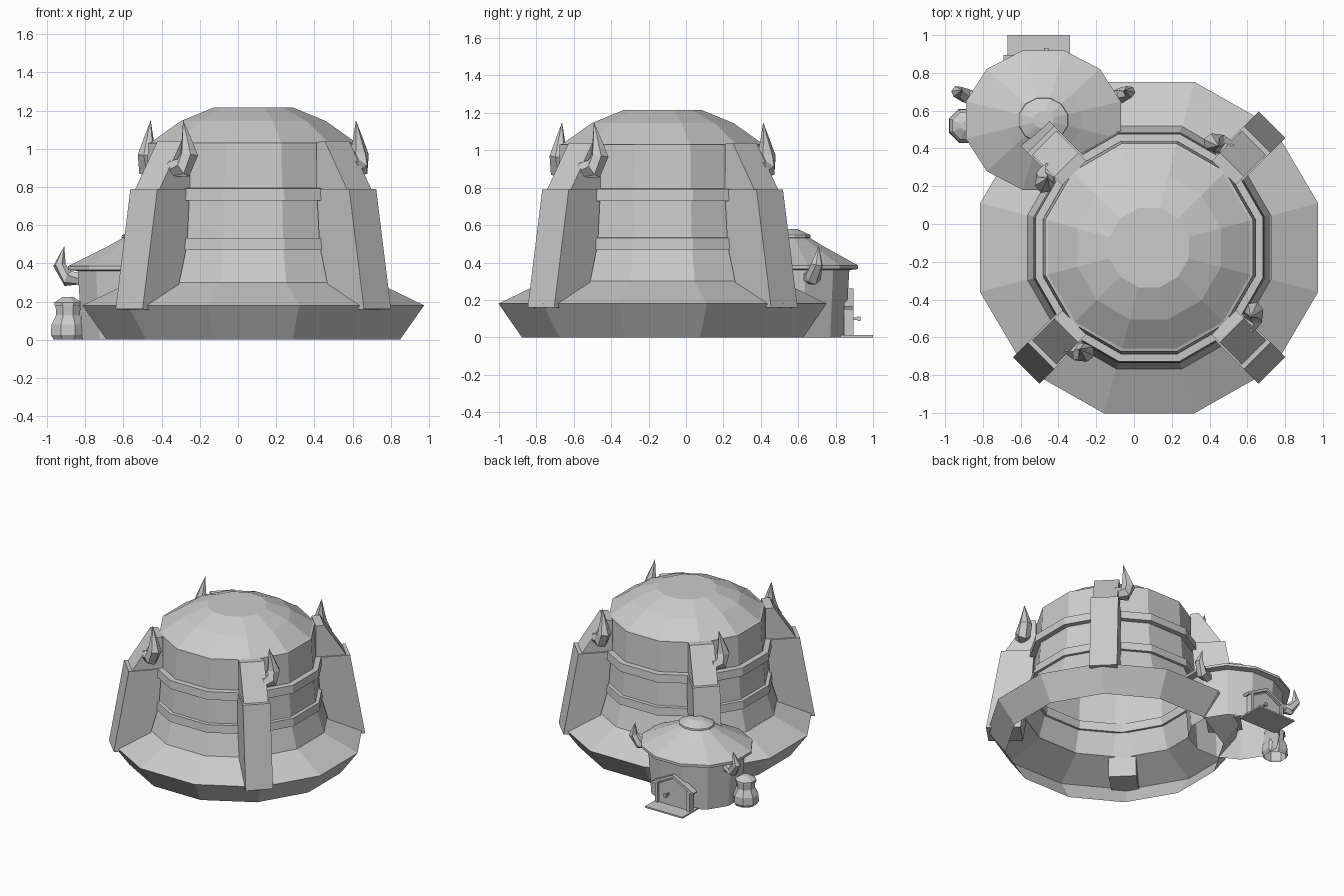
import bpy, bmesh, math
from mathutils import Vector, Matrix

cube = bpy.data.objects.get("Cube")
if cube:
    bpy.data.objects.remove(cube)

stone = bpy.data.materials.new("stone_grey")
stone.use_nodes = True
GREY = (0.6, 0.6, 0.6, 1)
stone.diffuse_color = GREY
stone.node_tree.nodes["Principled BSDF"].inputs["Base Color"].default_value = GREY

HALL = Vector((0.08, -0.125, 0))
HUT = Vector((-0.48, 0.55, 0))


def finish(name, bm, loc=(0, 0, 0), turn=0):
    bmesh.ops.recalc_face_normals(bm, faces=bm.faces)
    mesh = bpy.data.meshes.new(name)
    bm.to_mesh(mesh)
    bm.free()
    mesh.materials.append(stone)
    obj = bpy.data.objects.new(name, mesh)
    obj.location = loc
    obj.rotation_euler.z = turn
    bpy.context.collection.objects.link(obj)
    return obj


def lathe(name, profile, loc, n=12, loop=False, cap=False, stretch=1):
    """Turn (apothem, height) points into a flat-sided shell."""
    bm = bmesh.new()
    rings = []
    for a, z in profile:
        r = a / math.cos(math.pi / n)
        angles = [(k + 0.5) * math.tau / n for k in range(n)]
        rings.append([bm.verts.new((r * math.cos(t), r * math.sin(t) * stretch, z)) for t in angles])
    pairs = list(zip(rings, rings[1:]))
    if loop:
        pairs.append((rings[-1], rings[0]))
    for low, high in pairs:
        for k in range(n):
            j = (k + 1) % n
            bm.faces.new((low[k], low[j], high[j], high[k]))
    if cap:
        bm.faces.new(rings[-1])
    return finish(name, bm, loc)


def prism(name, outline, half, loc, turn=0):
    """Outline in the local x-z plane, given thickness along local y."""
    bm = bmesh.new()
    sides = [[bm.verts.new((x, y, z)) for x, z in outline] for y in (-half, half)]
    for side in sides:
        bm.faces.new(side)
    for k in range(len(outline)):
        j = (k + 1) % len(outline)
        bm.faces.new((sides[0][k], sides[0][j], sides[1][j], sides[1][k]))
    return finish(name, bm, loc, turn)


def horn(name, path, radii, loc=(0, 0, 0), turn=0, n=6):
    """Tapered faceted tube that ends in a point."""
    bm = bmesh.new()
    pts = [Vector(p) for p in path]
    rings = []
    for i, r in enumerate(radii):
        way = (pts[i + 1] - pts[max(i - 1, 0)]).normalized()
        side = way.cross(Vector((0.8, -0.6, 0.1))).normalized()
        up = way.cross(side)
        rings.append([bm.verts.new(pts[i] + r * (side * math.cos(k * math.tau / n)
                      + up * math.sin(k * math.tau / n))) for k in range(n)])
    tip = bm.verts.new(pts[-1])
    bm.faces.new(rings[0])
    for k in range(n):
        j = (k + 1) % n
        for a, b in zip(rings, rings[1:]):
            bm.faces.new((a[k], a[j], b[j], b[k]))
        bm.faces.new((rings[-1][k], rings[-1][j], tip))
    return finish(name, bm, loc, turn)


def box(name, size, centre, tilt=0):
    bm = bmesh.new()
    bmesh.ops.create_cube(bm, size=1, matrix=Matrix.Translation(centre)
                          @ Matrix.Rotation(tilt, 4, 'Y') @ Matrix.Diagonal((*size, 1)))
    return finish(name, bm)


# Great hall: flared base, stepped wall and faceted dome
lathe("hall_base", [(0.768, 0), (0.895, 0.18), (0.645, 0.3)], HALL, stretch=0.98)
lathe("hall_wall", [(0.643, 0.3), (0.59, 0.47), (0.58, 0.54), (0.562, 0.77), (0.55, 1.03)], HALL)
lathe("hall_dome", [(0.55, 1.03), (0.535, 1.035), (0.38, 1.145), (0.21, 1.215)], HALL, cap=True)
for label, z, a in (("lower", 0.47, 0.612), ("upper", 0.73, 0.607)):
    lathe(label + "_band", [(a - 0.04, z), (a, z), (a - 0.005, z + 0.062), (a - 0.045, z + 0.065)],
          HALL, loop=True)

# Four buttresses, each with a horn on its side
for k in range(4):
    turn = math.radians(45 + 90 * k)
    prism("buttress", [(0.92, 0.16), (0.81, 0.79), (0.57, 0.79), (0.59, 0.5), (0.65, 0.29), (0.67, 0.15)],
          0.1, HALL, turn)
    prism("buttress_head", [(0.79, 0.78), (0.62, 1.04), (0.56, 1.035), (0.56, 0.78)], 0.09, HALL, turn)
    horn("buttress_horn", [(0.67, 0.06, 0.9), (0.65, 0.13, 0.9), (0.63, 0.155, 0.97),
                           (0.635, 0.14, 1.05), (0.64, 0.12, 1.15)],
         [0.045, 0.055, 0.05, 0.027], HALL, turn)

# Small oval hut
OVAL = 0.9
lathe("hut_wall", [(0.335, 0), (0.36, 0.37)], HUT, stretch=OVAL)
lathe("hut_roof", [(0.36, 0.36), (0.41, 0.365), (0.41, 0.385), (0.2, 0.49), (0.12, 0.535)],
      HUT, cap=True, stretch=OVAL)
lathe("roof_cap", [(0.12, 0.53), (0.13, 0.535), (0.128, 0.547), (0.05, 0.58)], HUT, cap=True, stretch=OVAL)
for s in (-1, 1):
    path = [(s * 0.32, 0.1, 0.32), (s * 0.41, 0.13, 0.32), (s * 0.455, 0.15, 0.39), (s * 0.43, 0.16, 0.49)]
    horn("hut_horn", path, [0.035, 0.043, 0.033], HUT)

# Door with gabled frame, knob and step
DOOR_X, DOOR_Y = -0.505, 0.87
prism("door", [(-0.13, 0), (0.13, 0), (0.13, 0.16), (0, 0.23), (-0.13, 0.16)], 0.01, (DOOR_X, DOOR_Y, 0))
for s in (-1, 1):
    box("door_post", (0.025, 0.05, 0.17), (DOOR_X + s * 0.14, DOOR_Y, 0.085))
    box("gable_beam", (0.205, 0.05, 0.02), (DOOR_X + s * 0.09, DOOR_Y, 0.205), s * math.radians(28))
box("knob_stem", (0.012, 0.04, 0.012), (-0.465, 0.9, 0.1))
box("door_knob", (0.025, 0.015, 0.025), (-0.465, 0.925, 0.1))
box("door_step", (0.33, 0.22, 0.012), (DOOR_X, 0.89, 0.006))

# Lidded jar beside the hut
JAR = (-0.89, 0.52, 0)
lathe("jar", [(0.075, 0), (0.09, 0.025), (0.087, 0.08), (0.062, 0.13), (0.066, 0.185)], JAR, n=8, cap=True)
lathe("jar_lid", [(0.072, 0.18), (0.072, 0.195), (0.025, 0.225)], JAR, n=8, cap=True)
